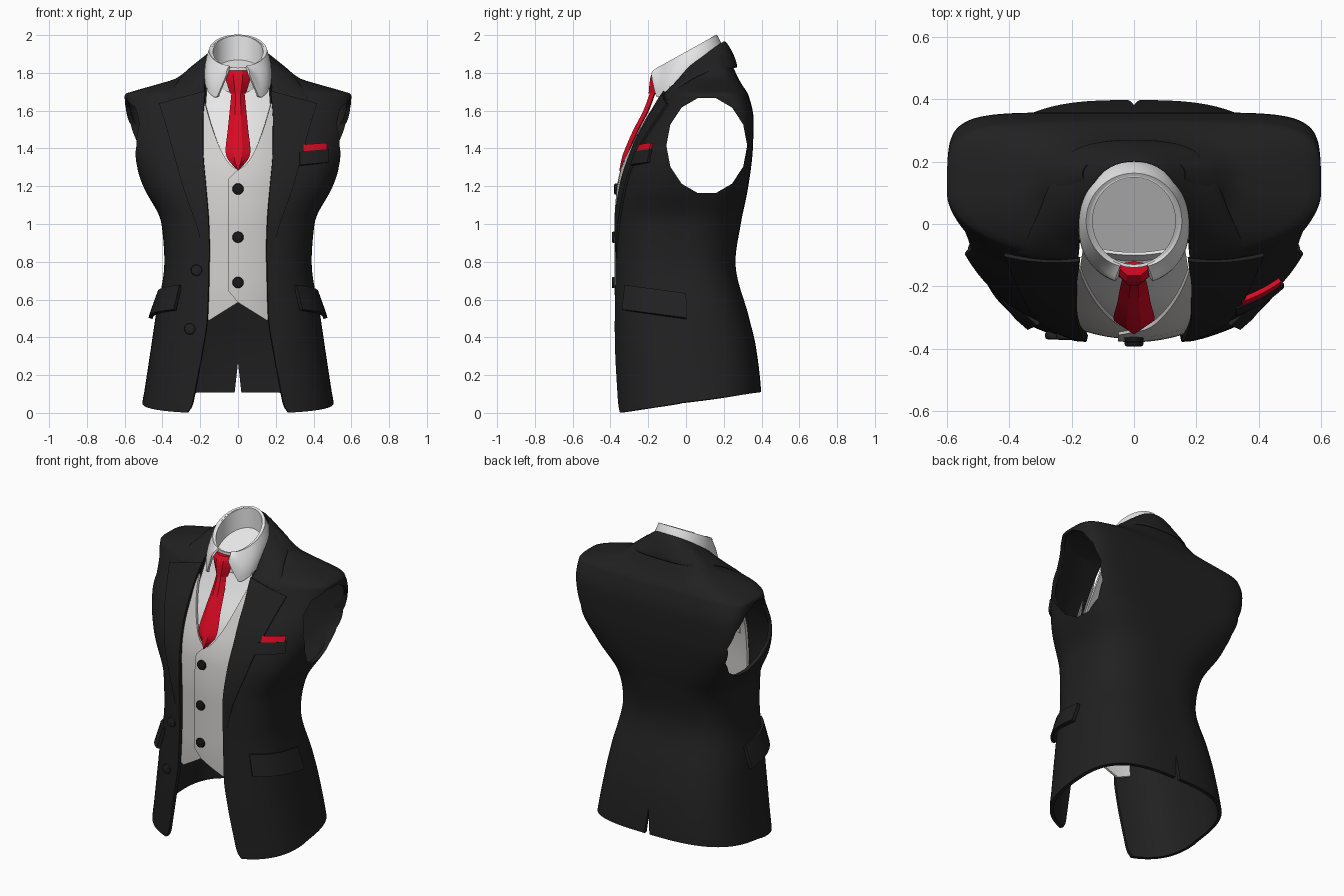
import bpy, bmesh, math
from mathutils import Vector

if "Cube" in bpy.data.objects:
    bpy.data.objects.remove(bpy.data.objects["Cube"])


def material(name, rgb):
    m = bpy.data.materials.new(name)
    m.diffuse_color = (*rgb, 1)
    m.use_nodes = True
    m.node_tree.nodes["Principled BSDF"].inputs["Base Color"].default_value = m.diffuse_color
    return m


BLACK = material("charcoal cloth", (0.015, 0.015, 0.015))
BUTTON = material("black button", (0.009, 0.009, 0.01))
GREY = material("light grey vest", (0.65, 0.635, 0.62))
WHITE = material("white shirt", (0.86, 0.86, 0.86))
RED = material("red silk", (0.70, 0.003, 0.017))


def curve(pts):
    """Monotone cubic through (key, value) points."""
    xs, ys = zip(*sorted(pts))
    d = [(ys[i + 1] - ys[i]) / (xs[i + 1] - xs[i]) for i in range(len(xs) - 1)]
    m = [d[0]] + [0 if a * b <= 0 else 2 * a * b / (a + b) for a, b in zip(d, d[1:])] + [d[-1]]

    def f(x):
        x = min(max(x, xs[0]), xs[-1])
        i = max(k for k in range(len(d)) if xs[k] <= x)
        h = xs[i + 1] - xs[i]
        t = (x - xs[i]) / h
        return ((2*t**3 - 3*t*t + 1) * ys[i] + (t**3 - 2*t*t + t) * h * m[i]
                + (3*t*t - 2*t**3) * ys[i + 1] + (t**3 - t*t) * h * m[i + 1])
    return f


def finish(ob, angle=40):
    """Bake the modifiers, then smooth shade."""
    dg = bpy.context.evaluated_depsgraph_get()
    me = bpy.data.meshes.new_from_object(ob.evaluated_get(dg))
    ob.modifiers.clear()
    ob.data = me
    bpy.ops.object.select_all(action='DESELECT')
    ob.select_set(True)
    bpy.context.view_layer.objects.active = ob
    bpy.ops.object.shade_smooth_by_angle(angle=math.radians(angle))


def sheet(name, f, nu, nv, mat, sides=(1,), thick=0, offset=0, subsurf=0, caps=False, angle=40, cutter=None):
    """Grid surface f(u, v), optionally mirrored, thickened, capped and cut."""
    bm = bmesh.new()
    for s in sides:
        g = [[bm.verts.new(f(i / nu, j / nv)) for i in range(nu + 1)] for j in range(nv + 1)]
        for row in g:
            for v in row:
                v.co.x *= s
        for j in range(nv):
            for i in range(nu):
                bm.faces.new((g[j][i], g[j][i + 1], g[j + 1][i + 1], g[j + 1][i]))
    bmesh.ops.remove_doubles(bm, verts=bm.verts, dist=1e-4)
    if caps:
        bmesh.ops.holes_fill(bm, edges=[e for e in bm.edges if e.is_boundary])
    bmesh.ops.recalc_face_normals(bm, faces=bm.faces)
    bm.normal_update()
    if not caps:
        out = 0
        for fc in bm.faces:
            c = fc.calc_center_median()
            out += fc.normal.dot(Vector((c.x, c.y - 0.05, 0))) * fc.calc_area()
        if out < 0:
            bmesh.ops.reverse_faces(bm, faces=bm.faces)
    me = bpy.data.meshes.new(name)
    bm.to_mesh(me)
    bm.free()
    me.materials.append(mat)
    ob = bpy.data.objects.new(name, me)
    bpy.context.collection.objects.link(ob)
    if thick:
        md = ob.modifiers.new("thickness", 'SOLIDIFY')
        md.thickness, md.offset = thick, offset
    if subsurf:
        ob.modifiers.new("smooth", 'SUBSURF').levels = subsurf
    if cutter:
        md = ob.modifiers.new("cut", 'BOOLEAN')
        md.operation, md.solver, md.object = 'DIFFERENCE', 'EXACT', cutter
    finish(ob, angle)


# Jacket sections: height, half width, front y, back y, half opening
ROWS = [(0, .51, -.38, .40, .27), (.04, .508, -.382, .40, .245), (.12, .495, -.385, .397, .228),
        (.35, .46, -.39, .37, .185), (.5, .438, -.388, .335, .163), (.8, .39, -.384, .262, .155),
        (1.0, .405, -.378, .29, .16), (1.2, .502, -.348, .33, .175), (1.4, .572, -.285, .354, .19),
        (1.55, .594, -.212, .358, .19), (1.685, .60, -.13, .33, .18), (1.71, .53, -.11, .315, .178),
        (1.74, .425, -.07, .295, .175), (1.77, .33, -.02, .278, .172), (1.84, .24, .04, .245, .165),
        (1.9, .165, .1, .215, .14)]
W, YF, YB, XE = [curve([(r[0], r[k]) for r in ROWS]) for k in (1, 2, 3, 4)]
# Squareness of the front and back of each section
NF = curve([(0, 2.6), (1.2, 2.6), (1.4, 2.4), (1.65, 2.0), (1.9, 2.1)])
NB = curve([(0, 3), (.9, 2.8), (1.2, 4.5), (1.4, 7), (1.6, 6.5), (1.68, 5), (1.77, 3.2), (1.9, 2.6)])


def mid(z):
    return (YF(z) + YB(z)) / 2, (YB(z) - YF(z)) / 2


def front_y(x, z):
    c, d = mid(z)
    return c - d * (1 - min(1, abs(x) / W(z)) ** NF(z)) ** (1 / NF(z))


def side_x(y, z):
    c, d = mid(z)
    return W(z) * (1 - min(1, abs(y - c) / d) ** NF(z)) ** (1 / NF(z))


def section(u, z):
    a0 = -math.acos(min(1, XE(z) / W(z)) ** (NF(z) / 2))
    a = a0 + (math.pi / 2 - a0) * u
    n = NF(z) if a < 0 else NB(z)
    c, d = mid(z)
    return (W(z) * max(0, math.cos(a)) ** (2 / n),
            c + math.copysign(d * abs(math.sin(a)) ** (2 / n), a))


def jacket(u, v):
    z = 1.67 * v / .72 if v < .72 else 1.67 + .23 * (v - .72) / .28
    if z < .5:  # hem rises toward the back
        z = max(0, z + .11 * (section(u, z)[1] + .36) / .76 * (1 - z / .5))
    x, y = section(u, z)
    if u > .999:  # back vent
        x = max(0, .018 * (.27 - z) / .16)
    return x, y, z


# Jacket shell with armholes
bpy.ops.mesh.primitive_cylinder_add(vertices=14, radius=1, depth=2, location=(0, .11, 1.415),
                                    rotation=(0, math.pi / 2, 0))
cut = bpy.context.object
cut.name = "armhole_cutter"
cut.scale = (.258, .214, 1)
cut.hide_render = True
sheet("jacket", jacket, 48, 75, BLACK, (1, -1), .022, -1, cutter=cut)
bpy.data.objects.remove(cut)

# Lapels
lapel_edge = curve([(.8, .172), (.95, .205), (1.2, .29), (1.5, .375), (1.635, .415)])


def lapel(u, v):
    z = .8 + v * (.9 - .065 * u)
    x = XE(z) - .006
    x += (lapel_edge(.8 + .835 * v) - x) * u
    return x, front_y(x, z) + .01 - .014 * min(1, 4 * v), z


sheet("lapels", lapel, 8, 28, BLACK, (1, -1), .018)


# Jacket collar, running round the neck to the lapel tips
def on_front(x, z):
    return x, front_y(x, z) - .006, z


INNER = [on_front(.176, 1.69), on_front(.172, 1.75), (.162, .01, 1.84), (.14, .12, 1.915), (.08, .188, 1.965), (0, .205, 1.972)]
OUTER = [on_front(.40, 1.64), on_front(.345, 1.715), (.28, .11, 1.815), (.228, .24, 1.82), (.1, .268, 1.825), (0, .27, 1.825)]


def collar(u, v):
    i = round(v * 5)
    p = Vector(INNER[i]).lerp(Vector(OUTER[i]), u)
    if 0 < u < 1:
        p += (p - Vector((0, .08, 1.65))).normalized() * .012
    return p


sheet("jacket_collar", collar, 2, 5, BLACK, (1, -1), .018, 0, 2)


# Hip pocket flaps
def flap(u, v):
    y = -.315 + .315 * u
    z = (.545 - .045 * u) + .13 * v
    x = side_x(y, z)
    n = Vector((x, y - mid(z)[0], 0)).normalized() * (.025 - .02 * v)
    return x + n.x, y + n.y, z


sheet("pocket_flaps", flap, 10, 4, BLACK, (1, -1), .022)


# Breast pocket and its folded square
def front_plate(x0, x1, z0, z1, tilt, off):
    def f(u, v):
        x, z = x0 + (x1 - x0) * u, z0 + (z1 - z0) * v + tilt * u
        return x, front_y(x, z) - off, z
    return f


sheet("breast_pocket", front_plate(.325, .475, 1.31, 1.38, .015, .008), 6, 2, BLACK, thick=.02)
sheet("pocket_square", front_plate(.345, .468, 1.37, 1.418, .01, .008), 6, 2, RED, thick=.016)

# Vest: two overlapping front panels
vest_y = curve([(.45, -.355), (.7, -.366), (1.0, -.366), (1.2, -.352), (1.3, -.33), (1.4, -.292), (1.6, -.2), (1.7, -.12)])


def vest(x0, x1, off, over):
    def f(u, v):
        x = x0 + (x1 - x0) * u
        a = abs(x)
        top = min(1.288 + .2 * a + 10.5 * x * x, 1.64)
        bot = .585 - .63 * a if a < .15 else .49 + .3 * (a - .15)
        if over and x < 0:
            top, bot = 1.288 + x, .585 - 1.2 * x
        z = bot + (top - bot) * v
        return x, vest_y(z) + x * x - off, z
    return f


sheet("vest_over_panel", vest(-.05, .225, .006, True), 33, 24, GREY, thick=.014)
sheet("vest_under_panel", vest(-.225, .03, -.004, False), 34, 24, GREY, thick=.014)

# Shirt front
shirt_y = curve([(1.2, -.31), (1.4, -.265), (1.6, -.165), (1.75, -.10), (1.8, -.09)])


def shirt(u, v):
    x, z = (2 * u - 1) * (.2 - .04 * v), 1.2 + .57 * v
    return x, shirt_y(z) + x * x, z


sheet("shirt_front", shirt, 12, 12, WHITE, thick=.01)


# Shirt collar: closed stand with a floor, and folded wings
def stand(u, v):
    t = 2 * math.pi * u
    return (.138 * math.sin(t), .01 - .145 * math.cos(t), 1.912 - .085 * math.cos(t) - .13 * (1 - v))


def floor(u, v):
    x, y, z = stand(u, 0)
    return x * v, .01 + (y - .01) * v, 1.782 + (z - 1.782) * v


sheet("shirt_collar_stand", stand, 32, 4, WHITE, thick=.01)
sheet("shirt_neck_floor", floor, 32, 2, WHITE, thick=.008)
drop = curve([(17, .04), (25, .1), (38, .18), (50, .175), (75, .15), (110, .125), (180, .11)])


def wing(u, v):
    deg = 17 + 163 * u
    t = math.radians(deg)
    r = .148 + .05 * math.sin(v * math.pi / 2) * (1 if deg < 60 else max(.8, 1 - (deg - 60) / 150))
    return (r * math.sin(t) * (1 - .1 * math.sin(t) * v), .01 - r * math.cos(t),
            1.915 - .085 * math.cos(t) - drop(deg) * v)


sheet("shirt_collar_wings", wing, 28, 6, WHITE, (1, -1), .012)

# Tie blade and knot: faceted loft
FACET = [(-1, .8), (-.35, 0), (.35, 0), (1, .8), (0, 1), (-1, .8)]


def tie(rows, depth):
    hw, yy = [curve([(r[0], r[k]) for r in rows]) for k in (1, 2)]
    z0, z1 = rows[0][0], rows[-1][0]

    def f(u, v):
        z = z0 + (z1 - z0) * v
        a, b = FACET[round(u * 5)]
        return a * hw(z), yy(z) + b * depth, z
    return f


sheet("tie_blade", tie([(1.282, .003, -.354), (1.36, .062, -.337), (1.385, .066, -.328), (1.5, .054, -.278),
                        (1.6, .044, -.226), (1.74, .03, -.175)], .03), 5, 22, RED, caps=True, angle=25)
sheet("tie_knot", tie([(1.69, .042, -.198), (1.77, .066, -.19), (1.79, .07, -.184), (1.812, .062, -.165)], .045),
      5, 6, RED, caps=True, angle=25)


# Buttons
def button(name, x, y, z, mat):
    bpy.ops.mesh.primitive_cylinder_add(vertices=16, radius=.03, depth=.026, location=(x, y, z),
                                        rotation=(math.pi / 2, 0, 0))
    b = bpy.context.object
    b.name = name
    b.data.materials.append(mat)
    md = b.modifiers.new("round", 'BEVEL')
    md.width, md.segments = .008, 2
    finish(b)


for z in (1.185, .93, .69):
    button("vest_button", 0, vest_y(z) - .014, z, BUTTON)
for x, z in ((-.22, .755), (-.255, .445)):
    button("jacket_button", x, front_y(x, z) - .004, z, BLACK)
